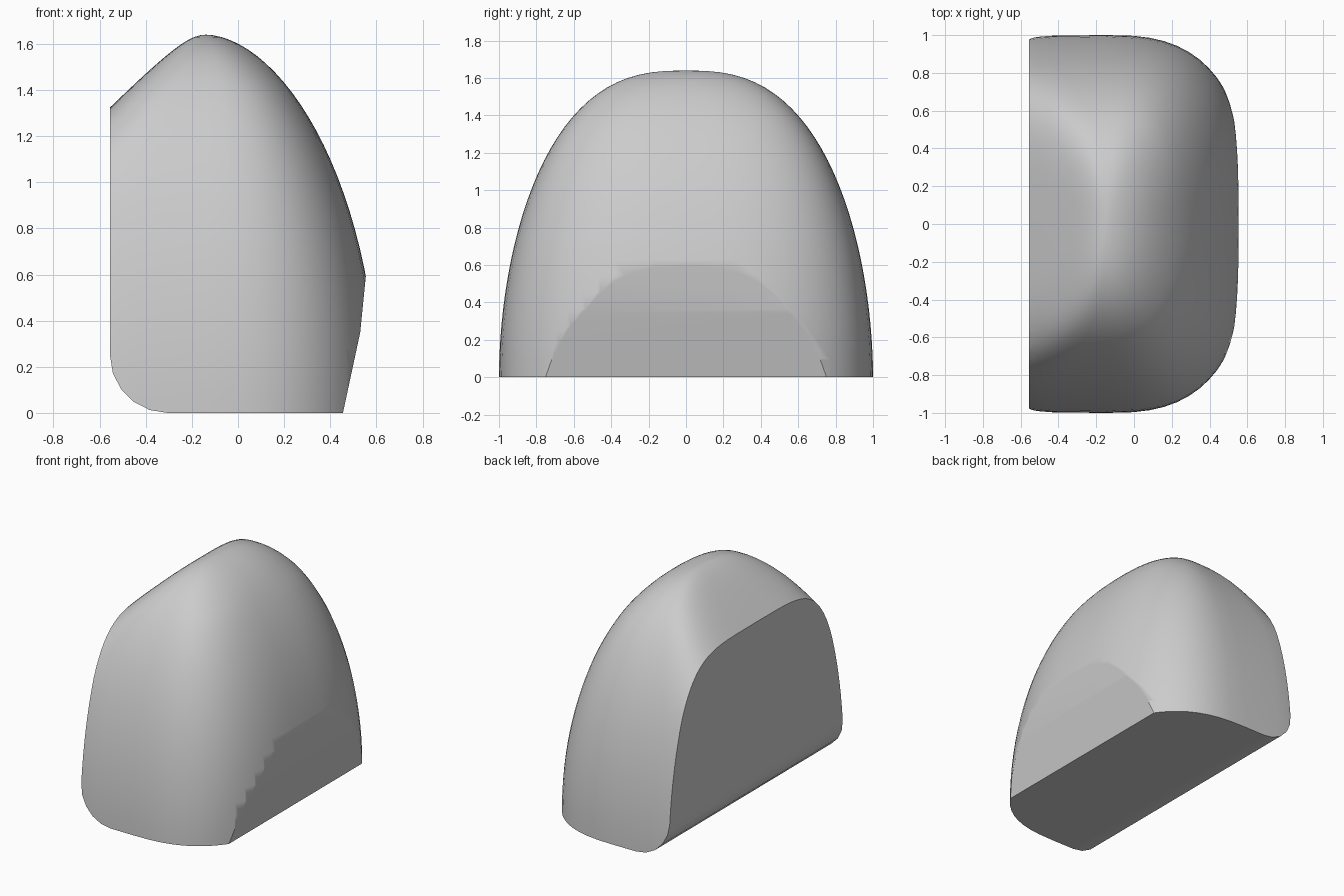
import bpy
import bmesh
from math import sin, cos, pi, sqrt, radians
from mathutils import Vector

if "Cube" in bpy.data.objects:
    bpy.data.objects.remove(bpy.data.objects["Cube"], do_unlink=True)

HEIGHT = 1.64      # top of the dome
HALF = 1.0         # half width at the base
CREST = -0.14      # x of the crest line
BACK = -0.555      # x of the flat back
SIDES, LEVELS = 64, 28


def power(value, exponent):
    """Signed power, for superellipse outlines."""
    return (1 if value >= 0 else -1) * abs(value) ** exponent


def outline(z):
    """Plan outline of the dome at height z: broad front curve, squarer back."""
    u, drop = z / HEIGHT, HEIGHT - z
    half = HALF * (1 - u ** 1.9) ** 0.38
    front = 0.75 * (1 - u * u) ** 0.55
    rear = min(0.8, sqrt(drop * drop + 0.23 * drop))
    blend = min(1, drop / 0.25)
    points = []
    for i in range(SIDES):
        a = 2 * pi * i / SIDES
        is_front = cos(a) > 0
        p = 2.2 + 0.5 * blend if is_front else 3 + 1.5 * blend
        radius = front if is_front else rear
        points.append((CREST + radius * power(cos(a), 2 / p),
                       half * power(sin(a), 2 / p), z))
    return points


def trim(bm, a, b):
    """Slice off everything outside the profile edge a-b (x, z) and cap it."""
    dx, dz = b[0] - a[0], b[1] - a[1]
    cut = bmesh.ops.bisect_plane(
        bm, geom=bm.verts[:] + bm.edges[:] + bm.faces[:], dist=1e-5,
        plane_co=Vector((a[0], 0, a[1])), plane_no=Vector((dz, 0, -dx)),
        clear_outer=True)
    edges = [e for e in cut["geom_cut"]
             if isinstance(e, bmesh.types.BMEdge) and e.is_boundary]
    bmesh.ops.edgeloop_fill(bm, edges=edges)


# Dome: stacked outlines closed by an apex and a flat base
bm = bmesh.new()
rings = [[bm.verts.new(p) for p in outline(HEIGHT * sin(pi / 2 * k / LEVELS))]
         for k in range(LEVELS)]
apex = bm.verts.new((CREST, 0, HEIGHT))
for i in range(SIDES):
    j = (i + 1) % SIDES
    for low, high in zip(rings, rings[1:]):
        bm.faces.new((low[i], low[j], high[j], high[i]))
    bm.faces.new((rings[-1][i], rings[-1][j], apex))
bm.faces.new(rings[0][::-1])

# Flat back, rounded lower back edge and undercut front
R = 0.25
profile = [(BACK, HEIGHT)]
profile += [(BACK + R - R * cos(pi / 2 * k / 5), R - R * sin(pi / 2 * k / 5))
            for k in range(6)]
for a, b in zip(profile, profile[1:]):
    trim(bm, a, b)
front = [(0.455, 0), (0.53, 0.35), (0.555, 0.6)]
for a, b in zip(front, front[1:]):
    trim(bm, a, b)
bmesh.ops.recalc_face_normals(bm, faces=bm.faces[:])

mesh = bpy.data.meshes.new("shell_block")
bm.to_mesh(mesh)
bm.free()
block = bpy.data.objects.new("shell_block", mesh)
bpy.context.collection.objects.link(block)

# Plain grey finish
grey = bpy.data.materials.new("light_grey")
grey.use_nodes = True
colour = (0.6, 0.6, 0.6, 1)
grey.diffuse_color = colour
grey.node_tree.nodes["Principled BSDF"].inputs["Base Color"].default_value = colour
mesh.materials.append(grey)

# Smooth shading with crisp flat faces
bpy.ops.object.select_all(action="DESELECT")
block.select_set(True)
bpy.context.view_layer.objects.active = block
bpy.ops.object.shade_smooth_by_angle(angle=radians(35))
block.modifiers.new("even_shading", "WEIGHTED_NORMAL").keep_sharp = True
